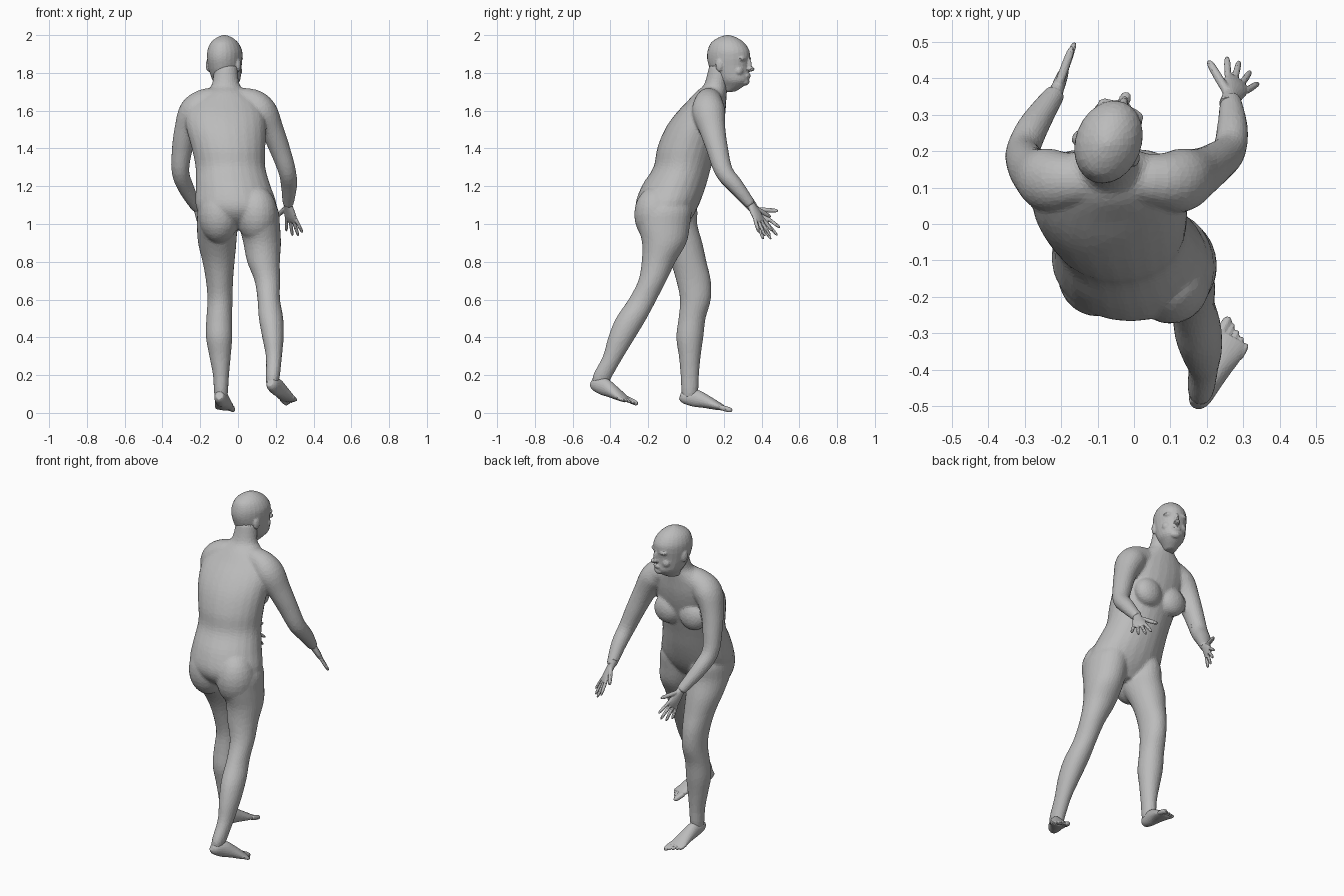
import bpy, bmesh, math
from mathutils import Vector, Matrix

cube = bpy.data.objects.get("Cube")
if cube:
    bpy.data.objects.remove(cube, do_unlink=True)

bm = bmesh.new()
UP = Vector((0, 0, 1))
SEGMENTS = 24

grey = bpy.data.materials.new("plain_grey")
grey.use_nodes = True
colour = (.5, .5, .5, 1)
grey.diffuse_color = colour
grey.node_tree.nodes["Principled BSDF"].inputs["Base Color"].default_value = colour


def skin_rings(rings):
    """Bridge a list of point rings into a closed tube."""
    loops = [[bm.verts.new(p) for p in ring] for ring in rings]
    for low, high in zip(loops, loops[1:]):
        for i in range(len(low)):
            j = (i + 1) % len(low)
            bm.faces.new((low[i], low[j], high[j], high[i]))
    bm.faces.new(loops[0][::-1])
    bm.faces.new(loops[-1])


def ring(center, u, v):
    angles = [math.tau * i / SEGMENTS for i in range(SEGMENTS)]
    return [center + u * math.cos(a) + v * math.sin(a) for a in angles]


def smooth_rows(rows, steps=4):
    """Interpolate rows of numbers with a Catmull-Rom spline."""
    result = []
    for i in range(len(rows) - 1):
        quad = [rows[max(i - 1, 0)], rows[i], rows[i + 1], rows[min(i + 2, len(rows) - 1)]]
        for s in range(steps):
            t = s / steps
            result.append([b + t * (c - a) / 2 + t * t * (a - 2.5 * b + 2 * c - d / 2)
                           + t ** 3 * (1.5 * (b - c) + (d - a) / 2)
                           for a, b, c, d in zip(*quad)])
    return result + [rows[-1]]


def column(rows, frame=Matrix()):
    """Stack level rings; each row is z, x, y, half width, half depth in hundredths."""
    rings = []
    for row in smooth_rows(rows):
        z, x, y, w, d = (n / 100 for n in row)
        pts = ring(Vector((x, y, z)), Vector((w, 0, 0)), Vector((0, d, 0)))
        rings.append([frame @ p for p in pts])
    skin_rings(rings)


def limb(rows, side):
    """Sweep along a path; each row is x, y, z, half width, half thickness."""
    rows = smooth_rows(rows)
    pts = [Vector(r[:3]) for r in rows]
    rings = []
    for i, (p, row) in enumerate(zip(pts, rows)):
        along = (pts[min(i + 1, len(pts) - 1)] - pts[max(i - 1, 0)]).normalized()
        u = (side - along * side.dot(along)).normalized()
        rings.append(ring(p, u * row[3], along.cross(u) * row[4]))
    skin_rings(rings)


def blob(center, size, frame=Matrix()):
    place = frame @ Matrix.Translation(center) @ Matrix.Diagonal((*size, 1))
    bmesh.ops.create_uvsphere(bm, u_segments=20, v_segments=12, radius=1, matrix=place)


def digit(start, along, length, radius, side):
    """Finger or toe with a rounded tip."""
    steps = ((0, 1), (.5, 1), (.85, .85), (1, .4))
    limb([(*(start + along * length * t), radius * r, radius * r) for t, r in steps], side)


def hand(wrist, along, side):
    """Flat palm, four spread fingers and a thumb; side points to the little finger."""
    along = along.normalized()
    side = (side - along * side.dot(along)).normalized()
    shape = ((-.04, .026, .024), (0, .025, .02), (.03, .032, .018), (.07, .039, .016), (.1, .036, .011))
    limb([(*(wrist + along * t), w, h) for t, w, h in shape], side)
    for i, length in enumerate((.09, .105, .1, .08)):
        spread = i - 1.4
        start = wrist + along * (.09 - .004 * abs(spread)) + side * spread * .021
        digit(start, (along + side * spread * .2).normalized(), length, .0095, side)
    thumb = (along - side * 1.1).normalized()
    digit(wrist + along * .015 - side * .015, thumb, .115, .012, side)


def foot(heel, ball, inner):
    """Tapered foot with five toes; inner is the x sign of the big toe."""
    along = ball - heel
    side = along.cross(UP).normalized() * inner
    lift = side.cross(along).normalized() * inner
    shape = ((-.12, 0, .018, .022), (0, 0, .031, .037), (.25, .008, .036, .046),
             (.5, .007, .041, .037), (.8, .002, .048, .024), (1, 0, .045, .014))
    limb([(*(heel + along * t + lift * h), w, d) for t, h, w, d in shape], side)
    forward = along.normalized()
    for i in range(5):
        start = ball - forward * (.012 + i * .007) + side * (.036 - i * .0195)
        digit(start, forward, .064 - i * .004, .0145 if i == 0 else .0095, side)


def finish(name, voxel, rounds, ratio):
    """Fuse everything built so far into one softened, faceted skin."""
    bmesh.ops.recalc_face_normals(bm, faces=bm.faces)
    mesh = bpy.data.meshes.new(name)
    bm.to_mesh(mesh)
    bm.clear()
    mesh.materials.append(grey)
    part = bpy.data.objects.new(name, mesh)
    bpy.context.collection.objects.link(part)
    remesh = part.modifiers.new("fuse", "REMESH")
    remesh.mode = "VOXEL"
    remesh.voxel_size = voxel
    soften = part.modifiers.new("soften", "SMOOTH")
    soften.factor = .5
    soften.iterations = rounds
    part.modifiers.new("facet", "DECIMATE").ratio = ratio


# Torso and neck
column([(97, -.5, -9, 8, 7), (103, -.5, -10.5, 18, 13.5), (110, -1, -10, 21.5, 16.8),
        (120, -2.5, -6.5, 19.8, 17), (130, -4, -2, 18.5, 15.3), (140, -5, .5, 19.5, 15.8),
        (150, -6.3, 4, 21, 15.3), (158, -7, 7.5, 21, 13.3), (165, -7, 11, 18, 10.3),
        (170, -6.5, 13.5, 11.5, 8.2), (174, -6.5, 15.8, 7.3, 6.2), (184, -6.5, 18.5, 6.3, 6.2)])
# Buttocks and breasts
for x, y in ((-.1, -.14), (.1, -.16)):
    blob((x, y, 1.05), (.11, .115, .15))
for x in (-.15, .02):
    blob((x, .145, 1.44), (.085, .06, .085))
# Leading leg
column([(116, -9, -7, 7, 10), (108, -10.5, -8.5, 10.5, 14.5), (100, -11, -8, 10.7, 14),
        (90, -11, -2.8, 10.2, 11.5), (80, -10.3, 1.2, 8.5, 9.7), (70, -9.8, 4, 7.2, 9.2),
        (60, -9.5, 5, 6.7, 8.2), (50, -10, 3.2, 6.8, 7.2), (40, -10, 2, 7, 7.2),
        (30, -9.5, 2, 5.7, 5.8), (20, -9, 2, 4.3, 4.9), (13, -9, 2, 3.9, 4.6), (8, -9, 2, 3.4, 4)])
# Trailing leg
column([(116, 9, -10, 7, 11), (108, 10.5, -11.5, 10.7, 14.5), (100, 11.3, -11.8, 10.9, 14),
        (90, 12.8, -11.5, 10, 11.8), (80, 13.5, -14.5, 8.7, 9), (70, 15.5, -17.8, 6.8, 7.5),
        (60, 16.3, -23, 6, 7.5), (50, 17.5, -29, 6.5, 8.2), (40, 18.5, -34, 5.7, 7.2),
        (30, 19, -38.5, 4.3, 5.6), (20, 18.5, -44, 3.8, 5.3), (15, 18, -45.5, 3.2, 4.2)])
# Arms, starting at the base of the neck
X = Vector((1, 0, 0))
limb([(-.04, .13, 1.66, .06, .065), (.07, .12, 1.645, .072, .075), (.13, .12, 1.595, .078, .088),
      (.18, .14, 1.5, .062, .07), (.22, .165, 1.4, .055, .058), (.26, .2, 1.28, .047, .049),
      (.27, .265, 1.2, .043, .042), (.265, .345, 1.1, .029, .028)], X)
limb([(-.08, .13, 1.66, .06, .065), (-.17, .12, 1.645, .072, .075), (-.235, .12, 1.595, .078, .088),
      (-.275, .14, 1.5, .062, .07), (-.295, .165, 1.4, .055, .058), (-.305, .2, 1.28, .047, .049),
      (-.275, .27, 1.19, .043, .042), (-.215, .36, 1.08, .029, .028)], X)
finish("body", .006, 25, .08)

# Head, turned a little to one side
head = Matrix.Translation((-.07, .225, 0)) @ Matrix.Rotation(math.radians(-21), 4, "Z")
column([(170, 0, -.5, 3, 4), (173, 0, 2, 5, 6.5), (176, 0, 2.3, 7, 9), (180, 0, 1, 8, 10.2),
        (184, 0, .2, 8.6, 11), (188, 0, 0, 9, 11.7), (192, 0, 0, 8.8, 11.3),
        (196, 0, -.5, 7, 9), (198.7, 0, -.5, 4, 5), (200, 0, -.5, 1, 1)], head)
# Nose, lips, chin
blob((0, .115, 1.845), (.012, .016, .035), head)
blob((0, .127, 1.82), (.017, .022, .013), head)
blob((0, .108, 1.785), (.028, .015, .014), head)
blob((0, .095, 1.753), (.03, .022, .02), head)
# Ears, brows and cheeks
for s in (-1, 1):
    blob((s * .087, -.02, 1.84), (.011, .02, .034), head)
    blob((s * .032, .094, 1.875), (.036, .018, .014), head)
    blob((s * .04, .075, 1.81), (.03, .025, .028), head)
finish("head", .005, 8, .1)

# Hands
hand(Vector((.265, .345, 1.1)), Vector((.04, .1, -.18)), Vector((.8, -.5, -.3)))
hand(Vector((-.215, .36, 1.08)), Vector((.05, .125, -.17)), Vector((-.25, -.75, -.6)))
finish("hands", .004, 4, .2)

# Feet
foot(Vector((-.095, -.005, .085)), Vector((-.068, .2, .026)), 1)
foot(Vector((.18, -.478, .152)), Vector((.27, -.315, .068)), -1)
finish("feet", .004, 4, .12)
